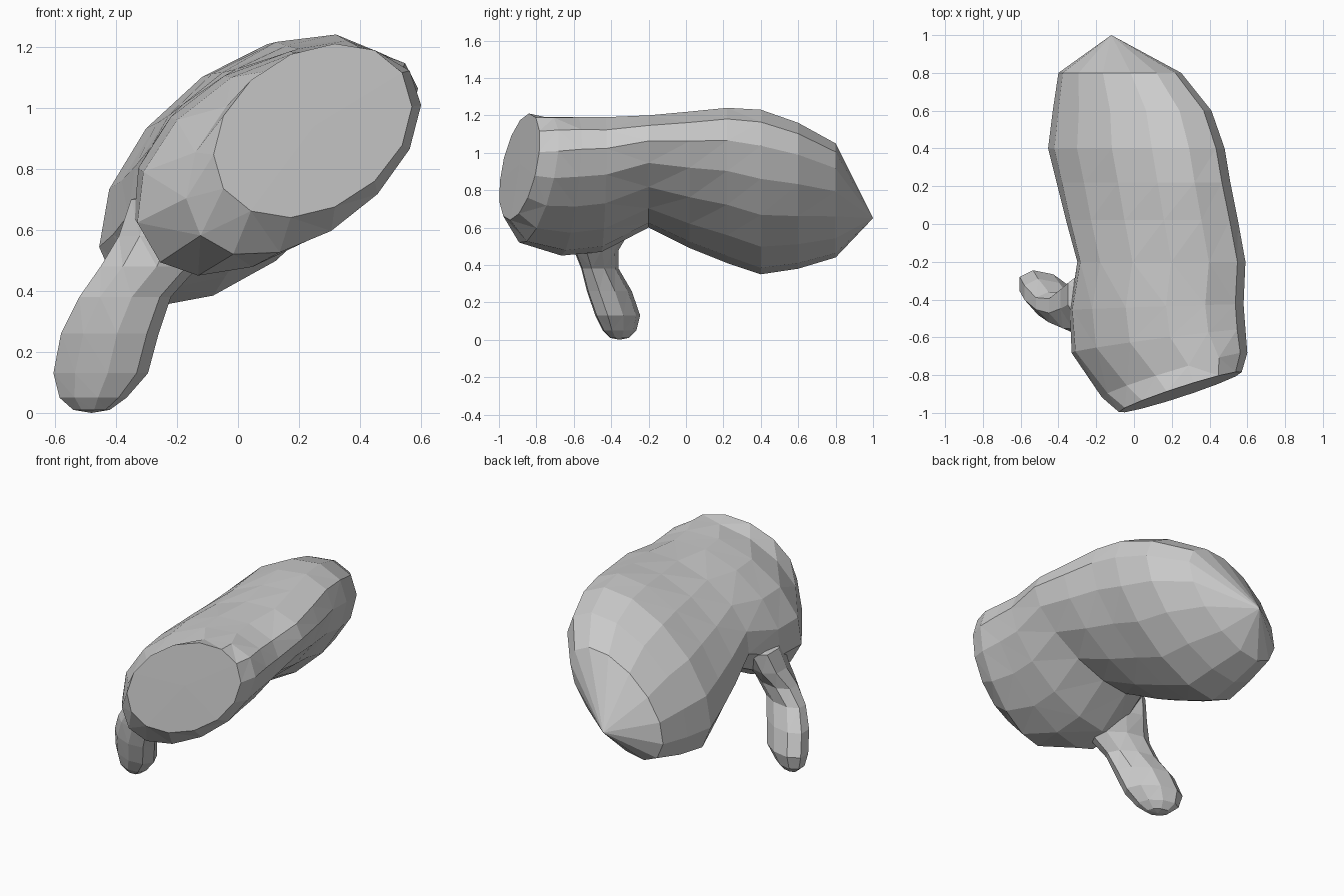
import bpy, bmesh
from math import sin, cos, radians, tau

if "Cube" in bpy.data.objects:
    bpy.data.objects.remove(bpy.data.objects["Cube"])


def oval(n, x0, x1, v0, v1, phi, bulge=0.0):
    """Tilted oval fitted to the given bounds; bulge fattens its back (upper left) side."""
    p = radians(phi)
    pts = []
    for i in range(n):
        t = tau * i / n
        b = bulge * max(0, sin(t - p / 2))
        pts.append((cos(t) - b, cos(t - p) + b))
    us, vs = zip(*pts)

    def fit(a, vals, lo, hi):
        return lo + (hi - lo) * (a - min(vals)) / (max(vals) - min(vals))
    return [(fit(u, us, x0, x1), fit(v, vs, v0, v1)) for u, v in pts]


def loft(name, rings, start, end):
    """Skin a stack of rings, closing each end with a fan to a point."""
    bm = bmesh.new()
    loops = [[bm.verts.new(p) for p in ring] for ring in rings]
    n = len(loops[0])
    for a, b in zip(loops, loops[1:]):
        for i in range(n):
            j = (i + 1) % n
            bm.faces.new((a[i], a[j], b[j], b[i]))
    for tip, ring in ((start, loops[0]), (end, loops[-1])):
        c = bm.verts.new(tip)
        for i in range(n):
            bm.faces.new((c, ring[i], ring[(i + 1) % n]))
    bmesh.ops.triangulate(bm, faces=[f for f in bm.faces if len(f.verts) > 3])
    bmesh.ops.recalc_face_normals(bm, faces=bm.faces)
    mesh = bpy.data.meshes.new(name)
    bm.to_mesh(mesh)
    bm.free()
    obj = bpy.data.objects.new(name, mesh)
    bpy.context.collection.objects.link(obj)
    return obj


# Main body: y, x min, x max, z min, z max, lean, slant of the section, bulge
body = [
    (-0.89, -0.08, 0.57, 0.64, 1.21, 74, 1.0, 0.0),
    (-0.80, -0.17, 0.60, 0.52, 1.19, 62, 0.9, 0.06),
    (-0.62, -0.33, 0.59, 0.45, 1.19, 54, 0.4, 0.16),
    (-0.44, -0.34, 0.58, 0.47, 1.19, 53, 0.1, 0.2),
    (-0.20, -0.30, 0.59, 0.60, 1.20, 53, 0.0, 0.18),
    (0.02, -0.36, 0.55, 0.49, 1.22, 52, 0.0, 0.14),
    (0.22, -0.41, 0.51, 0.41, 1.24, 52, 0.0, 0.10),
    (0.40, -0.455, 0.48, 0.35, 1.23, 54, 0.0, 0.08),
    (0.60, -0.43, 0.41, 0.38, 1.16, 54, 0.0, 0.08),
    (0.80, -0.40, 0.25, 0.44, 1.05, 54, 0.0, 0.08),
]
rings = []
for y, x0, x1, z0, z1, lean, slant, bulge in body:
    cx, cz = (x0 + x1) / 2, (z0 + z1) / 2
    rings.append([(x, y + slant * (0.3 * (x - cx) + 0.1 * (z - cz)), z)
                  for x, z in oval(14, x0, x1, z0, z1, lean, bulge)])
loft("mitten_body", rings, (0.25, -0.89, 0.94), (-0.12, 1.0, 0.65))

# Thumb: z, centre x, half x, centre y, half y; the root flares into the body
thumb = [
    (0.70, -0.20, 0.15, -0.44, 0.18),
    (0.58, -0.24, 0.15, -0.46, 0.16),
    (0.48, -0.29, 0.16, -0.48, 0.12),
    (0.38, -0.37, 0.15, -0.46, 0.10),
    (0.26, -0.42, 0.16, -0.41, 0.12),
    (0.13, -0.45, 0.155, -0.365, 0.12),
    (0.05, -0.475, 0.11, -0.355, 0.09),
    (0.01, -0.48, 0.06, -0.355, 0.05),
]
rings = [[(x, y, z) for x, y in oval(9, cx - hx, cx + hx, cy - hy, cy + hy, 115)]
         for z, cx, hx, cy, hy in thumb]
thumb_obj = loft("thumb", rings, (-0.18, -0.44, 0.74), (-0.48, -0.355, 0.0))
